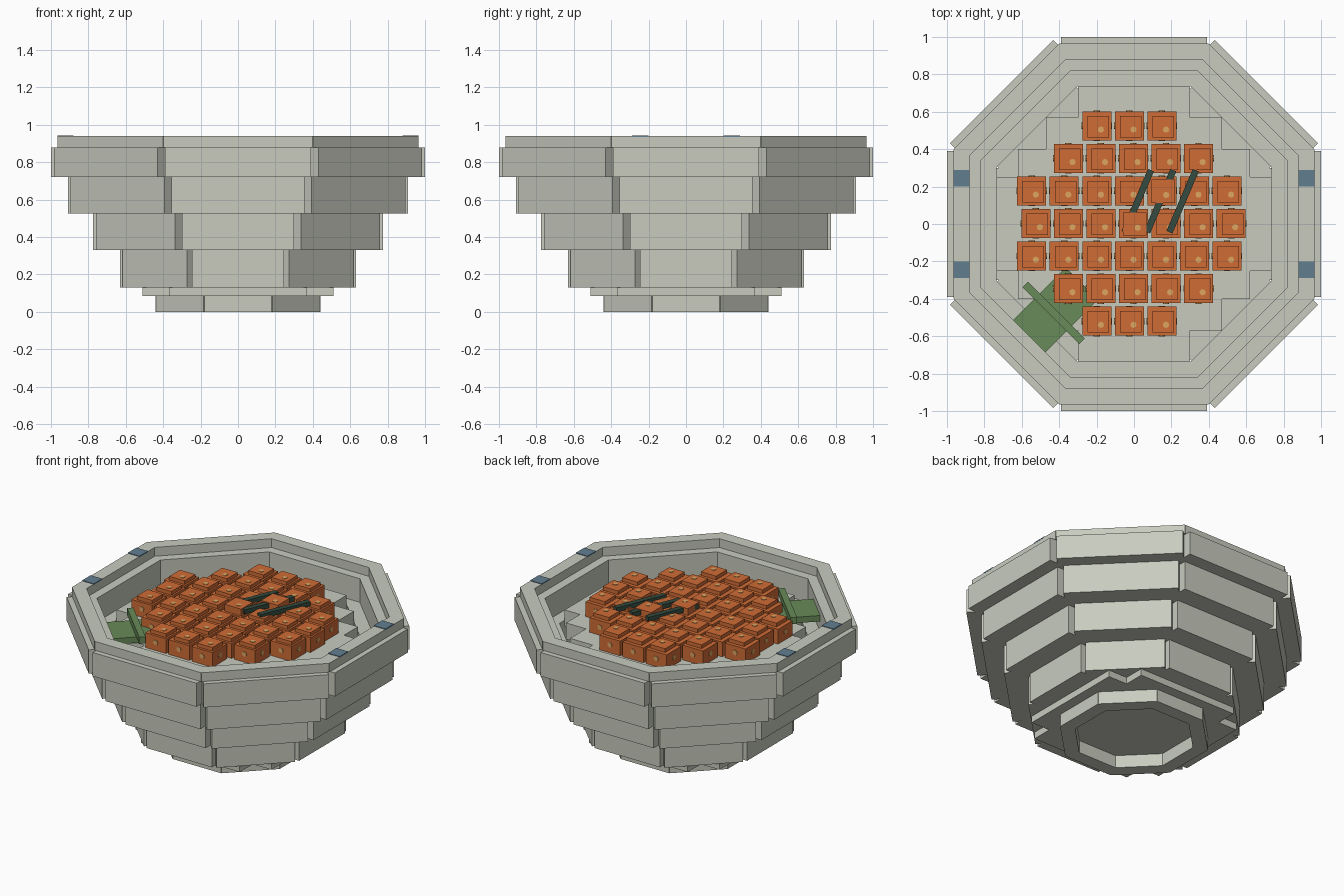
import bpy, bmesh, math
from mathutils import Matrix, Vector

if "Cube" in bpy.data.objects:
    bpy.data.objects.remove(bpy.data.objects["Cube"])


def material(name, rgb):
    m = bpy.data.materials.new(name)
    m.use_nodes = True
    m.diffuse_color = (*rgb, 1)
    m.node_tree.nodes["Principled BSDF"].inputs["Base Color"].default_value = (*rgb, 1)
    return m


STONE = material("pale stone", (0.58, 0.60, 0.52))
ORANGE = material("orange", (0.63, 0.15, 0.036))
AMBER = material("amber", (0.72, 0.38, 0.12))
GREEN = material("leaf green", (0.14, 0.26, 0.10))
DARK = material("dark green", (0.035, 0.07, 0.05))
BLUE = material("slate blue", (0.12, 0.21, 0.28))


def add_box(bm, center, size, angle=0, slot=0):
    mat = (Matrix.Translation(center) @ Matrix.Rotation(angle, 4, 'Z')
           @ Matrix.Diagonal((*size, 1)))
    for v in bmesh.ops.create_cube(bm, size=1, matrix=mat)["verts"]:
        for f in v.link_faces:
            f.material_index = slot


def add_disc(bm, center, normal, slot):
    mat = (Matrix.Translation(center)
           @ Vector(normal).to_track_quat('Z', 'Y').to_matrix().to_4x4())
    geo = bmesh.ops.create_cone(bm, cap_ends=True, segments=8, radius1=0.017,
                                radius2=0.017, depth=0.008, matrix=mat)
    for v in geo["verts"]:
        for f in v.link_faces:
            f.material_index = slot


def finish(name, bm, *mats):
    me = bpy.data.meshes.new(name)
    bm.to_mesh(me)
    bm.free()
    for m in mats:
        me.materials.append(m)
    ob = bpy.data.objects.new(name, me)
    bpy.context.collection.objects.link(ob)
    return ob


def octagon_ring(name, outer, inner, half, z0, z1):
    """Eight straight blocks standing around the axis."""
    bm = bmesh.new()
    mid = (outer + inner) / 2
    for i in range(8):
        a = i * math.pi / 4
        add_box(bm, (mid * math.cos(a), mid * math.sin(a), (z0 + z1) / 2),
                (outer - inner, 2 * half, z1 - z0), a)
    return finish(name, bm, STONE)


def stepped_plate(name, halves, z0, z1):
    """Overlapping rectangles that approximate a round plate."""
    bm = bmesh.new()
    for hx, hy in halves:
        add_box(bm, (0, 0, (z0 + z1) / 2), (2 * hx, 2 * hy, z1 - z0))
    return finish(name, bm, STONE)


# Bowl wall
octagon_ring("foot_ring", 0.44, 0.35, 0.18, 0, 0.085)
stepped_plate("base_plate", [(0.51, 0.37), (0.37, 0.51)], 0.085, 0.13)
octagon_ring("lower_wall", 0.63, 0.45, 0.245, 0.13, 0.33)
octagon_ring("middle_wall", 0.775, 0.60, 0.30, 0.33, 0.525)
octagon_ring("upper_wall", 0.91, 0.735, 0.355, 0.525, 0.72)
octagon_ring("top_wall", 1.0, 0.82, 0.39, 0.72, 0.88)
octagon_ring("rim", 0.965, 0.88, 0.398, 0.88, 0.94)

# Filling inside the bowl
stepped_plate("filling", [(0.735, 0.25), (0.62, 0.4), (0.47, 0.57), (0.3, 0.735)],
              0.68, 0.79)

# Blue inlays on the rim
bm = bmesh.new()
for sx in (-1, 1):
    for sy in (-1, 1):
        add_box(bm, (sx * 0.922, sy * 0.245, 0.94), (0.087, 0.09, 0.008))
finish("rim_inlays", bm, BLUE)

# Heap of orange blocks, each with a raised top and small dots
WIDE, PITCH = 0.155, 0.174
rows = [(3, -0.025), (5, -0.003), (7, -0.025), (7, -0.003),
        (7, -0.025), (5, -0.003), (3, -0.025)]
bm = bmesh.new()
for r, (count, shift) in enumerate(rows):
    y = 0.525 - r * PITCH
    for c in range(count):
        x = shift + (c - (count - 1) / 2) * PITCH
        add_box(bm, (x, y, 0.835), (WIDE, WIDE, 0.11))
        add_box(bm, (x + 0.008, y - 0.004, 0.9), (0.115, 0.115, 0.03))
        add_disc(bm, (x + 0.022, y - 0.02, 0.914), (0, 0, 1), 1)
        for nx, ny in ((1, 0), (-1, 0), (0, 1), (0, -1)):
            add_disc(bm, (x + nx * WIDE / 2, y + ny * WIDE / 2, 0.845), (nx, ny, 0), 1)
# Two blocks sit over the strips
for x, y in ((0.005, 0), (0.157, 0.175)):
    add_box(bm, (x, y, 0.915), (0.125, 0.125, 0.046))
    add_disc(bm, (x + 0.015, y - 0.02, 0.936), (0, 0, 1), 1)
finish("orange_blocks", bm, ORANGE, AMBER)

# Dark strips laid on the heap
bm = bmesh.new()
for x in (0.02, 0.14, 0.26):
    add_box(bm, (x, 0.122, 0.918), (0.36, 0.035, 0.03), math.radians(67))
finish("dark_strips", bm, DARK)

# Green leaf and its crossing stalk
bm = bmesh.new()
add_box(bm, (-0.42, -0.46, 0.81), (0.4, 0.245, 0.04), math.pi / 4)
finish("leaf", bm, GREEN)
bm = bmesh.new()
add_box(bm, (-0.43, -0.475, 0.85), (0.43, 0.04, 0.045), -math.pi / 4)
finish("leaf_stalk", bm, GREEN)
